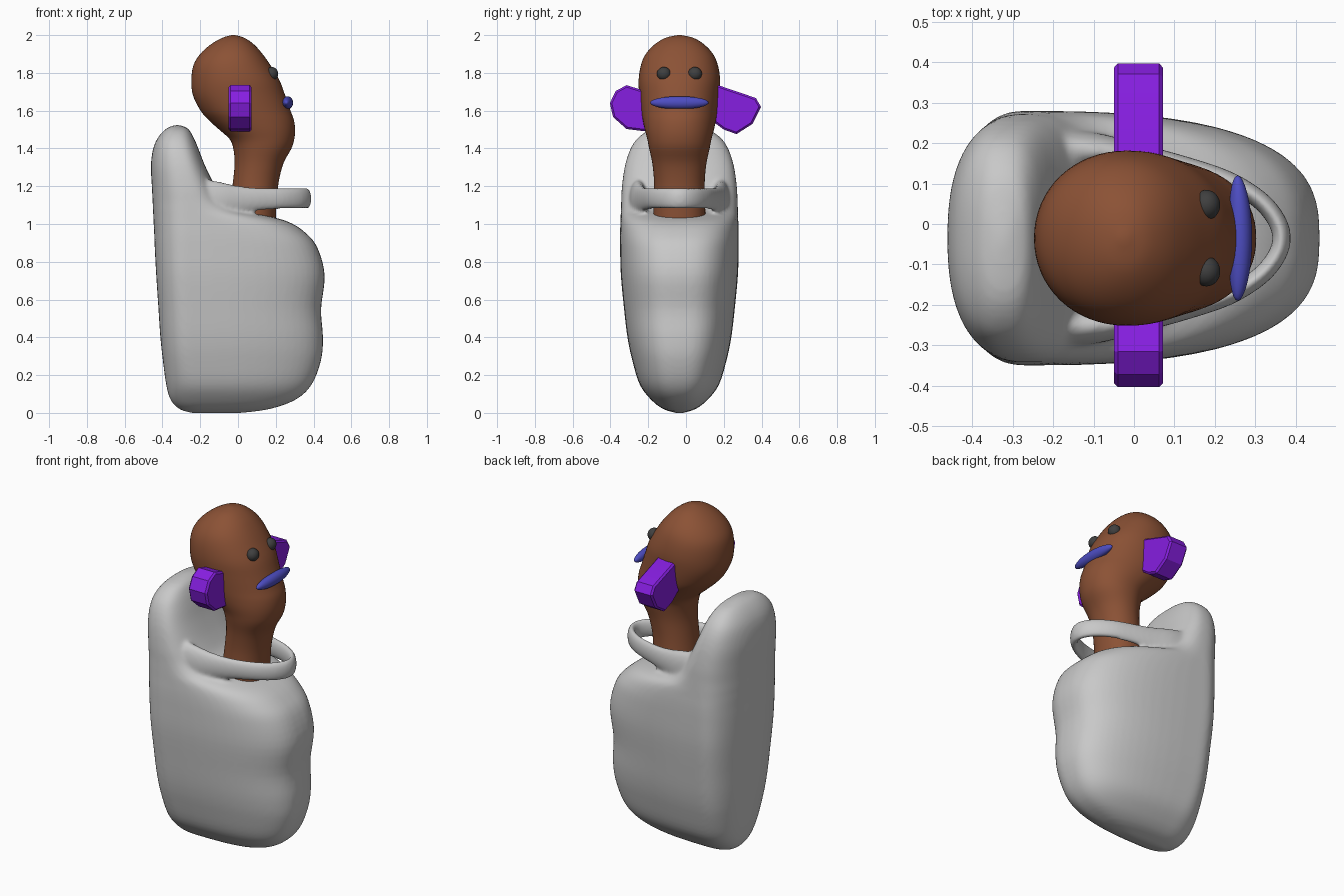
import bpy, bmesh, math
from mathutils import Vector

YC = -0.035  # symmetry plane of the figure


def material(name, rgb):
    m = bpy.data.materials.new(name)
    m.diffuse_color = (*rgb, 1)
    return m


GREY = material("light grey", (0.58, 0.58, 0.58))
BROWN = material("brown", (0.26, 0.084, 0.036))
PURPLE = material("purple", (0.24, 0.013, 0.75))
BLUE = material("blue", (0.075, 0.075, 0.54))
DARK = material("dark grey", (0.05, 0.05, 0.05))


def finish(name, bm, mat, angle=60):
    bmesh.ops.recalc_face_normals(bm, faces=bm.faces)
    me = bpy.data.meshes.new(name)
    bm.to_mesh(me)
    bm.free()
    me.materials.append(mat)
    ob = bpy.data.objects.new(name, me)
    bpy.context.collection.objects.link(ob)
    bpy.ops.object.select_all(action='DESELECT')
    ob.select_set(True)
    bpy.context.view_layer.objects.active = ob
    bpy.ops.object.shade_smooth_by_angle(angle=math.radians(angle))
    return ob


def smooth_rows(rows, n=4):
    """Catmull-Rom resampling of rows of numbers."""
    out = []
    for i in range(len(rows) - 1):
        p = [rows[max(0, min(len(rows) - 1, i + k))] for k in (-1, 0, 1, 2)]
        for s in range(n):
            t = s / n
            out.append([0.5 * (2*b + (c-a)*t + (2*a-5*b+4*c-d)*t*t + (3*b-a-3*c+d)*t**3)
                        for a, b, c, d in zip(*p)])
    return out + [list(rows[-1])]


def skin(bm, rings):
    vs = [[bm.verts.new(p) for p in r] for r in rings]
    n = len(vs[0])
    for a, b in zip(vs, vs[1:]):
        for i in range(n):
            j = (i + 1) % n
            bm.faces.new((a[i], a[j], b[j], b[i]))
    bm.faces.new(vs[0])
    bm.faces.new(vs[-1])


def loft(bm, rows, back, front, seg=64):
    """rows: z, back x, front x, half width, x of the widest point"""
    rings = []
    for z, xl, xr, hw, xc in smooth_rows(rows):
        ring = []
        for i in range(seg):
            a = 2 * math.pi * i / seg
            c, s = math.cos(a), math.sin(a)
            e = 2 / (front if c > 0 else back)
            cx = math.copysign(abs(c) ** e, c)
            sy = math.copysign(abs(s) ** e, s)
            ring.append((xc + cx * ((xr - xc) if c > 0 else (xc - xl)),
                         YC + sy * max(hw, 0.001), z))
        rings.append(ring)
    skin(bm, rings)


# Body with tall back and rounded belly
body = bmesh.new()
loft(body, [
    (-0.002, -0.24, 0.00, 0.01, -0.15),
    (0.02, -0.31, 0.165, 0.085, -0.18),
    (0.07, -0.357, 0.305, 0.15, -0.19),
    (0.15, -0.38, 0.39, 0.21, -0.21),
    (0.28, -0.398, 0.44, 0.25, -0.24),
    (0.40, -0.411, 0.45, 0.275, -0.25),
    (0.55, -0.421, 0.44, 0.293, -0.26),
    (0.73, -0.433, 0.459, 0.31, -0.27),
    (0.88, -0.441, 0.418, 0.314, -0.27),
    (0.96, -0.444, 0.35, 0.314, -0.27),
    (1.01, -0.447, 0.27, 0.312, -0.27),
    (1.04, -0.448, 0.17, 0.311, -0.27),
    (1.07, -0.45, 0.04, 0.31, -0.27),
    (1.12, -0.452, -0.06, 0.308, -0.27),
    (1.20, -0.456, -0.12, 0.304, -0.28),
    (1.31, -0.461, -0.175, 0.288, -0.3),
    (1.40, -0.449, -0.21, 0.258, -0.32),
    (1.46, -0.422, -0.236, 0.215, -0.325),
    (1.505, -0.38, -0.265, 0.14, -0.325),
    (1.524, -0.335, -0.31, 0.02, -0.322),
], 2.35, 2.8)

# Loop of the body around the neck: x, y offset, thickness, height, z
half = [(-0.30, 0.21, 0.045, 0.12, 1.12), (-0.20, 0.218, 0.05, 0.12, 1.12),
        (-0.10, 0.216, 0.045, 0.105, 1.12), (0.0, 0.202, 0.034, 0.077, 1.126),
        (0.12, 0.178, 0.026, 0.06, 1.132), (0.23, 0.143, 0.024, 0.056, 1.134),
        (0.31, 0.095, 0.023, 0.056, 1.134), (0.352, 0.045, 0.023, 0.056, 1.134)]
path = half + [(0.365, 0, 0.023, 0.056, 1.134)] + [(x, -y, r, h, z) for x, y, r, h, z in half[::-1]]
rows = smooth_rows(path, 5)
rings = []
for i, (x, y, r, h, z) in enumerate(rows):
    a, b = rows[max(0, i - 1)], rows[min(len(rows) - 1, i + 1)]
    side = Vector((b[1] - a[1], a[0] - b[0], 0)).normalized()
    rings.append([Vector((x, y + YC, z)) + side * r * math.cos(t) + Vector((0, 0, h * math.sin(t)))
                  for t in [2 * math.pi * k / 24 for k in range(24)]])
skin(body, rings)
ob = finish("body", body, GREY)

# Fuse loop and body into one soft surface
m = ob.modifiers.new("fuse", 'REMESH')
m.mode = 'VOXEL'
m.voxel_size = 0.011
m.use_smooth_shade = True
m = ob.modifiers.new("soften", 'SMOOTH')
m.factor = 0.5
m.iterations = 8

# Head and neck
bm = bmesh.new()
loft(bm, [
    (1.03, -0.05, 0.20, 0.138, 0.075),
    (1.12, -0.04, 0.205, 0.136, 0.08),
    (1.22, -0.027, 0.215, 0.134, 0.09),
    (1.32, -0.018, 0.24, 0.143, 0.11),
    (1.40, -0.025, 0.283, 0.16, 0.125),
    (1.45, -0.045, 0.298, 0.17, 0.12),
    (1.50, -0.10, 0.302, 0.183, 0.09),
    (1.55, -0.155, 0.296, 0.194, 0.05),
    (1.60, -0.198, 0.278, 0.203, 0.015),
    (1.68, -0.238, 0.25, 0.212, -0.01),
    (1.76, -0.247, 0.22, 0.216, -0.02),
    (1.84, -0.236, 0.172, 0.204, -0.03),
    (1.90, -0.20, 0.13, 0.178, -0.03),
    (1.95, -0.145, 0.085, 0.132, -0.03),
    (1.985, -0.085, 0.035, 0.075, -0.025),
    (2.0, -0.035, -0.015, 0.01, -0.025),
], 2.05, 2.15)
finish("head", bm, BROWN)


# Ears: bevelled slabs in the yz plane
def ear(name, outline):
    bm = bmesh.new()
    skin(bm, [[(x, y, z) for y, z in outline] for x in (-0.05, 0.072)])
    bmesh.ops.recalc_face_normals(bm, faces=bm.faces)
    rim = [e for e in bm.edges if abs(e.verts[0].co.x - e.verts[1].co.x) < 1e-5]
    bmesh.ops.bevel(bm, geom=rim, offset=0.01, segments=1, affect='EDGES')
    finish(name, bm, PURPLE, 20)


ear("right_ear", [(0.08, 1.74), (0.17, 1.735), (0.37, 1.667), (0.397, 1.62), (0.352, 1.53),
                  (0.267, 1.476), (0.2, 1.5), (0.08, 1.59)])
ear("left_ear", [(-0.14, 1.68), (-0.235, 1.71), (-0.315, 1.735), (-0.372, 1.704),
                 (-0.403, 1.64), (-0.386, 1.566), (-0.315, 1.503), (-0.21, 1.49), (-0.14, 1.5)])


# Eyes and mouth
def ball(name, centre, size, mat, bend=0.0):
    bm = bmesh.new()
    bmesh.ops.create_uvsphere(bm, u_segments=32, v_segments=20, radius=1)
    for v in bm.verts:
        v.co = Vector(centre) + Vector((v.co.x * size[0] - bend * v.co.y ** 2,
                                        v.co.y * size[1], v.co.z * size[2]))
    finish(name, bm, mat)


for label, s in (("left", -1), ("right", 1)):
    ball(label + "_eye", (0.179, YC + s * 0.082, 1.795), (0.034, 0.037, 0.036), DARK)
ball("mouth", (0.262, YC, 1.642), (0.03, 0.155, 0.034), BLUE, 0.006)
